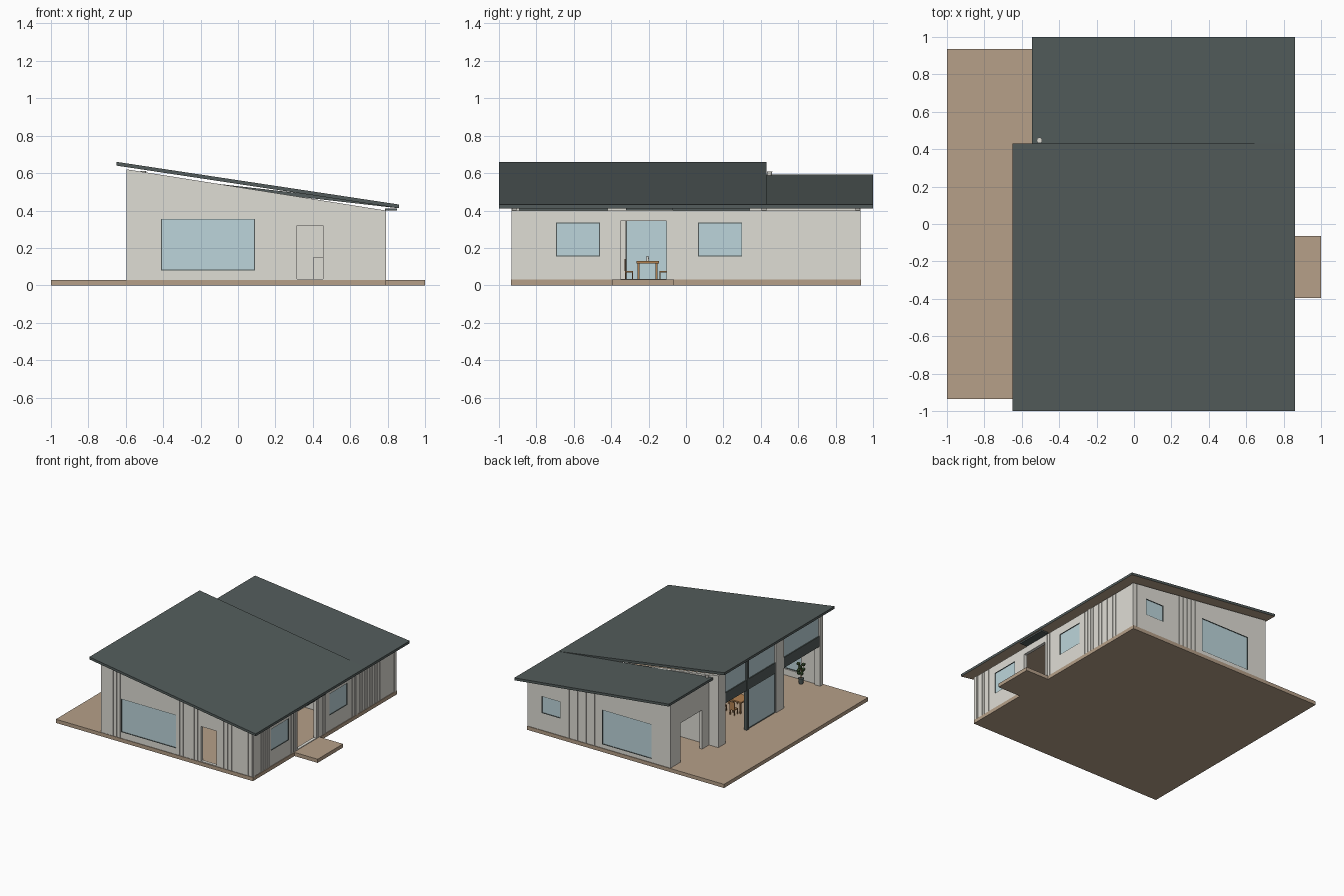
import bpy, bmesh, math
from mathutils import Vector

cube = bpy.data.objects.get("Cube")
if cube:
    bpy.data.objects.remove(cube)


def material(name, r, g, b):
    m = bpy.data.materials.new(name)
    m.use_nodes = True
    col = tuple((c / 255) ** 2.2 for c in (r, g, b)) + (1,)
    m.diffuse_color = col
    m.node_tree.nodes["Principled BSDF"].inputs["Base Color"].default_value = col
    return m


WALL = material("pale grey cladding", 222, 220, 212)
ROOF = material("dark slate", 84, 93, 92)
WOOD = material("timber", 180, 158, 135)
GLASS = material("blue glass", 187, 212, 218)
OAK = material("warm oak", 176, 128, 82)
LEAF = material("leaf green", 70, 95, 60)


def finish(name, bm, *mats):
    bmesh.ops.recalc_face_normals(bm, faces=bm.faces)
    me = bpy.data.meshes.new(name)
    bm.to_mesh(me)
    bm.free()
    for m in mats:
        me.materials.append(m)
    ob = bpy.data.objects.new(name, me)
    bpy.context.collection.objects.link(ob)
    return ob


def hexa(bm, bottom, top):
    b = [bm.verts.new(p) for p in bottom]
    t = [bm.verts.new(p) for p in top]
    bm.faces.new(b)
    bm.faces.new(t)
    for i in range(4):
        j = (i + 1) % 4
        bm.faces.new((b[i], b[j], t[j], t[i]))


def add_box(bm, x0, x1, y0, y1, z0, z1):
    ring = [(x0, y0), (x1, y0), (x1, y1), (x0, y1)]
    hexa(bm, [(x, y, z0) for x, y in ring], [(x, y, z1) for x, y in ring])


def box(name, mat, *dims):
    bm = bmesh.new()
    add_box(bm, *dims)
    return finish(name, bm, mat)


def main_top(x):
    return 0.62 - 0.159 * (x + 0.595)


def wing_top(x):
    return 0.555 - 0.119 * (x + 0.51)


FLOOR = 0.03


def strip(bm, axis, u0, u1, d0, d1, z0, z1):
    """Upright piece along an axis; z1 is a height or a slope function of x."""
    ring = [(u0, d0), (u1, d0), (u1, d1), (u0, d1)]
    if axis == "y":
        ring = [(d, u) for u, d in ring]
    top = z1 if callable(z1) else (lambda x: z1)
    hexa(bm, [(x, y, z0) for x, y in ring], [(x, y, top(x)) for x, y in ring])


def wall(name, axis, u0, u1, d0, d1, top, openings=(), battens=(), out=0.0):
    bm = bmesh.new()
    cur = u0
    for a, b, z0, z1 in sorted(openings):
        strip(bm, axis, cur, a, d0, d1, FLOOR, top)
        if z0 > FLOOR:
            strip(bm, axis, a, b, d0, d1, FLOOR, z0)
        strip(bm, axis, a, b, d0, d1, z1, top)
        cur = b
    strip(bm, axis, cur, u1, d0, d1, FLOOR, top)
    # Raised battens on the outer face
    for start, stop, count in battens:
        for i in range(count):
            u = start + (stop - start) * i / (count - 1)
            strip(bm, axis, u - 0.002, u + 0.002, out, out + math.copysign(0.003, out), FLOOR, top)
    finish(name, bm, WALL)


def window(name, axis, a, b, z0, z1, d):
    """Recessed pane with a slim dark frame."""
    bm = bmesh.new()
    strip(bm, axis, a, b, d - 0.003, d + 0.003, z0, z1)
    finish(name + "_pane", bm, GLASS)
    bm = bmesh.new()
    t = 0.004
    for u0, u1, v0, v1 in ((a, b, z0, z0 + t), (a, b, z1 - t, z1), (a, a + t, z0, z1), (b - t, b, z0, z1)):
        strip(bm, axis, u0, u1, d - 0.008, d + 0.008, v0, v1)
    finish(name + "_frame", bm, ROOF)


# Timber deck and entry step
box("deck", WOOD, -1, 0.79, -0.935, 0.935, 0, FLOOR)
box("entry_step", WOOD, 0.79, 1, -0.395, -0.065, 0, FLOOR)

# Outer walls
T = 0.025
front_win = (-0.41, 0.09, 0.08, 0.355)
wall("front_wall", "x", -0.595, 0.79, -0.93, -0.93 + T, main_top,
     [front_win, (0.315, 0.455, 0.035, 0.32)],
     [(-0.58, -0.42, 6), (0.12, 0.285, 6), (0.52, 0.78, 8)], -0.93)
window("front_window", "x", *front_win, -0.922)

side_wins = [(-0.695, -0.46, 0.155, 0.335), (0.065, 0.3, 0.155, 0.335)]
wall("entry_wall", "y", -0.93, 0.93, 0.785 - T, 0.785, 0.4,
     side_wins + [(-0.35, -0.105, 0.035, 0.345)],
     [(-0.92, -0.715, 9), (-0.43, -0.37, 3), (-0.08, 0.04, 5), (0.36, 0.72, 12)], 0.785)
for i, w in enumerate(side_wins):
    window(f"side_window_{i + 1}", "y", *w, 0.777)
box("entry_canopy", ROOF, 0.785, 0.85, -0.32, -0.07, 0.4, 0.412)

back_wins = [(-0.34, 0.11, 0.06, 0.345), (0.49, 0.66, 0.17, 0.31)]
wall("back_wall", "x", -0.51, 0.79, 0.93 - T, 0.93, wing_top, back_wins,
     [(0.14, 0.45, 9), (0.7, 0.78, 4)], 0.93)
for i, w in enumerate(back_wins):
    window(f"back_window_{i + 1}", "x", *w, 0.922)

wall("wing_side_wall", "y", 0.43, 0.93, -0.51, -0.51 + T, wing_top, [(0.52, 0.8, 0.03, 0.35)])
wall("partition_wall", "x", -0.595, 0.79, 0.43 - T, 0.43, main_top)

# Glazed terrace side: piers, beam, clerestory and fixed pane
for name, a, b in (("wing_pier", 0.34, 0.43), ("middle_pier", -0.42, -0.32), ("front_pier", -0.93, -0.89)):
    wall(name, "y", a, b, -0.595, -0.545, main_top)
box("slim_post", ROOF, -0.595, -0.57, 0.035, 0.06, FLOOR, 0.6)
box("terrace_beam", ROOF, -0.59, -0.56, -0.89, 0.34, 0.355, 0.44)
bm = bmesh.new()
strip(bm, "y", -0.89, 0.34, -0.582, -0.576, 0.44, main_top)
finish("clerestory_glass", bm, GLASS)
window("terrace_window", "y", -0.32, 0.035, FLOOR, 0.355, -0.58)


# Sloped roofs with timber soffits
def roof(name, x0, z0, x1, z1, y0, y1, thick=0.02):
    bm = bmesh.new()
    ring = [(x0, y0, z0), (x1, y0, z1), (x1, y1, z1), (x0, y1, z0)]
    hexa(bm, [(x, y, z - thick) for x, y, z in ring], ring)
    ob = finish(name, bm, ROOF, WOOD)
    for f in ob.data.polygons:
        f.material_index = 1 if f.normal.z < -0.5 else 0


roof("main_roof", -0.65, 0.66, 0.86, 0.432, -1, 0.43)
roof("wing_roof", -0.545, 0.592, 0.86, 0.432, 0.43, 1)


# Small round parts
def cone(name, mat, x, y, z0, z1, r0, r1, sides=12):
    bm = bmesh.new()
    bmesh.ops.create_cone(bm, cap_ends=True, segments=sides, radius1=r0, radius2=r1, depth=z1 - z0)
    bmesh.ops.translate(bm, verts=bm.verts, vec=Vector((x, y, (z0 + z1) / 2)))
    return finish(name, bm, mat)


cone("roof_outlet", WALL, -0.505, 0.447, 0.58, 0.61, 0.009, 0.015)

# Dining table and chairs
TX, TY = -0.3, -0.205
bm = bmesh.new()
add_box(bm, TX - 0.1, TX + 0.1, TY - 0.06, TY + 0.06, 0.118, 0.13)
for sx in (-1, 1):
    for sy in (-1, 1):
        x, y = TX + sx * 0.085, TY + sy * 0.048
        add_box(bm, x - 0.005, x + 0.005, y - 0.005, y + 0.005, FLOOR, 0.118)
finish("dining_table", bm, OAK)
cone("vase", WALL, TX, TY, 0.13, 0.158, 0.008, 0.005)


def chair(name, x, y, s):
    """s is the y direction of the back rest."""
    bm = bmesh.new()
    add_box(bm, x - 0.022, x + 0.022, y - 0.022, y + 0.022, 0.07, 0.078)
    lo, hi = sorted((y + s * 0.018, y + s * 0.025))
    add_box(bm, x - 0.022, x + 0.022, lo, hi, 0.078, 0.14)
    for dx in (-0.019, 0.019):
        for dy in (-0.019, 0.019):
            add_box(bm, x + dx - 0.003, x + dx + 0.003, y + dy - 0.003, y + dy + 0.003, FLOOR, 0.07)
    finish(name, bm, OAK)


for i, dx in enumerate((-0.05, 0.05)):
    chair(f"chair_front_{i + 1}", TX + dx, TY - 0.1, -1)
    chair(f"chair_back_{i + 1}", TX + dx, TY + 0.085, 1)

# Cabinet and potted plant
box("cabinet", WALL, 0.4, 0.6, 0.3, 0.4, FLOOR, 0.15)
PX, PY = -0.45, -0.85
cone("plant_pot", ROOF, PX, PY, FLOOR, 0.075, 0.016, 0.022)
cone("plant_stem", OAK, PX, PY, 0.07, 0.15, 0.004, 0.003, 6)
bm = bmesh.new()
for i in range(9):
    a, z = i * 2.4, 0.11 + 0.01 * i
    made = bmesh.ops.create_icosphere(bm, subdivisions=1, radius=0.016)["verts"]
    bmesh.ops.translate(bm, verts=made, vec=Vector((PX + 0.02 * math.cos(a), PY + 0.02 * math.sin(a), z)))
finish("plant_leaves", bm, LEAF)
